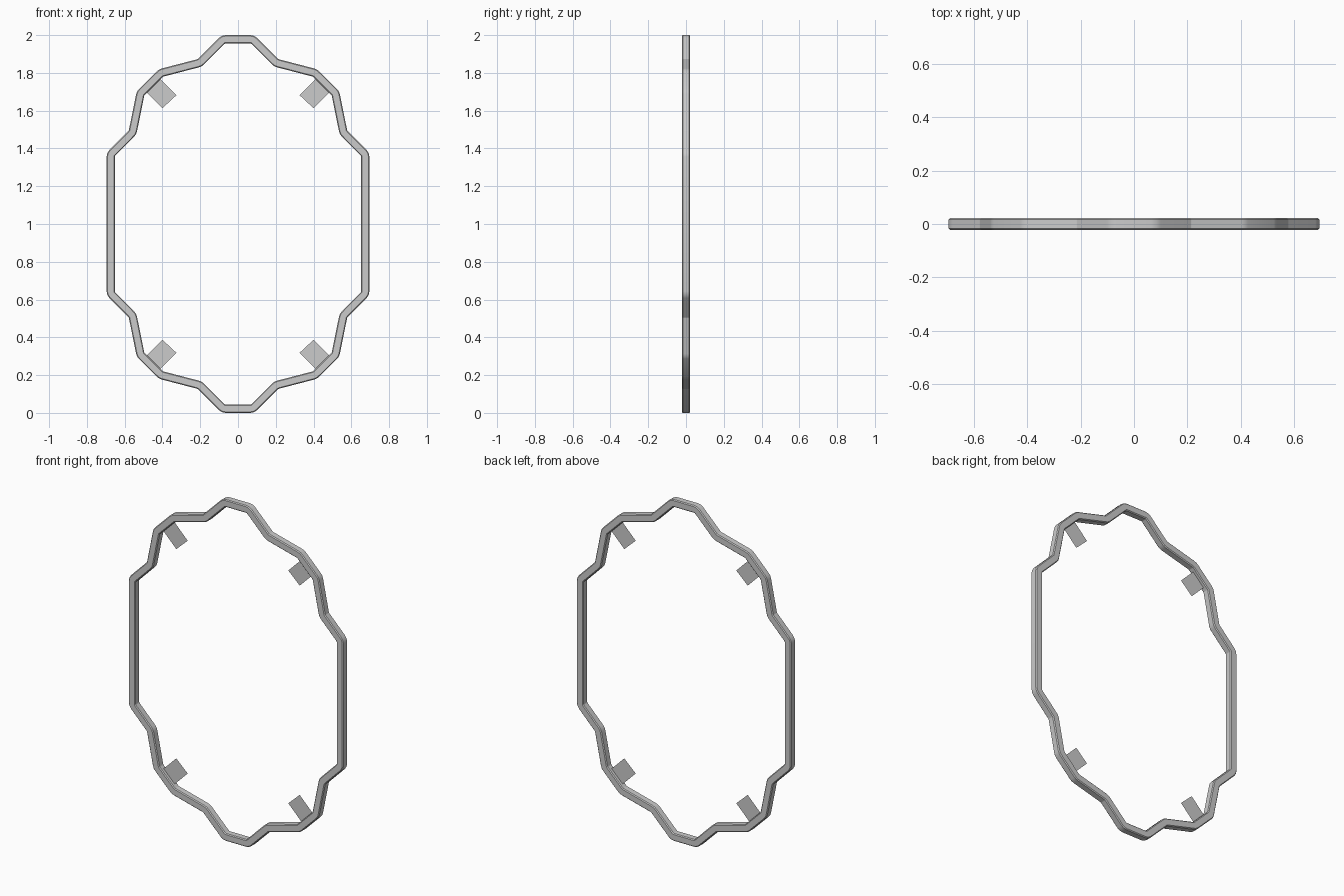
import bpy, bmesh
from mathutils import Vector

if "Cube" in bpy.data.objects:
    bpy.data.objects.remove(bpy.data.objects["Cube"])

HALF = 0.0218     # half width of the square bar
CH = 0.005        # chamfer of the bar edges
RADIUS = 0.03     # fillet of the path corners


def make_object(name, bm):
    mesh = bpy.data.meshes.new(name)
    bm.to_mesh(mesh)
    bm.free()
    obj = bpy.data.objects.new(name, mesh)
    bpy.context.collection.objects.link(obj)
    return obj


# Centre line of one quadrant (x, height above the middle), mirrored to a loop
quad = [(0.077, 0.9782), (0.203, 0.853), (0.407, 0.80),
        (0.516, 0.692), (0.558, 0.485), (0.674, 0.368)]
right = quad + [(x, -z) for x, z in reversed(quad)]
loop = [Vector(p) for p in right + [(-x, z) for x, z in reversed(right)]]


def filleted(points):
    """Return (position, outward normal) pairs around the rounded loop."""
    out = []
    n = len(points)
    for i, p in enumerate(points):
        d0 = (p - points[i - 1]).normalized()
        d1 = (points[(i + 1) % n] - p).normalized()
        t = RADIUS * (1 - d0.dot(d1)) / max(abs(d0.cross(d1)), 1e-6)
        a, b = p - d0 * t, p + d1 * t
        n0, n1 = Vector((-d0.y, d0.x)), Vector((-d1.y, d1.x))
        nm = (n0 + n1).normalized()
        side = -1 if d0.cross(d1) < 0 else 1
        centre = a + n0 * RADIUS * side
        out += [(a, n0), (centre - nm * RADIUS * side, nm), (b, n1)]
    return out


# Scalloped frame: chamfered square section swept around the loop
k = HALF - CH
section = [(HALF, k), (k, HALF), (-k, HALF), (-HALF, k),
           (-HALF, -k), (-k, -HALF), (k, -HALF), (HALF, -k)]
bm = bmesh.new()
rings = []
for p, nrm in filleted(loop):
    ring = []
    for u, y in section:
        q = p + nrm * u
        ring.append(bm.verts.new((q.x, y, 1 + q.y)))
    rings.append(ring)
for i, ring in enumerate(rings):
    nxt = rings[(i + 1) % len(rings)]
    for j in range(8):
        m = (j + 1) % 8
        bm.faces.new((ring[j], ring[m], nxt[m], nxt[j]))
bmesh.ops.recalc_face_normals(bm, faces=bm.faces)
frame = make_object("scalloped_frame", bm)
bpy.context.view_layer.objects.active = frame
frame.select_set(True)
bpy.ops.object.shade_smooth_by_angle(angle=0.6)

# Four flat mounting tabs on the diagonal corners
bm = bmesh.new()
inner = [(0.326, 0.682), (0.400, 0.613), (0.487, 0.700), (0.413, 0.769)]
for sx in (1, -1):
    for sz in (1, -1):
        pts = inner if sx * sz > 0 else inner[::-1]
        bm.faces.new([bm.verts.new((sx * x, 0, 1 + sz * z)) for x, z in pts])
make_object("mounting_tabs", bm)
